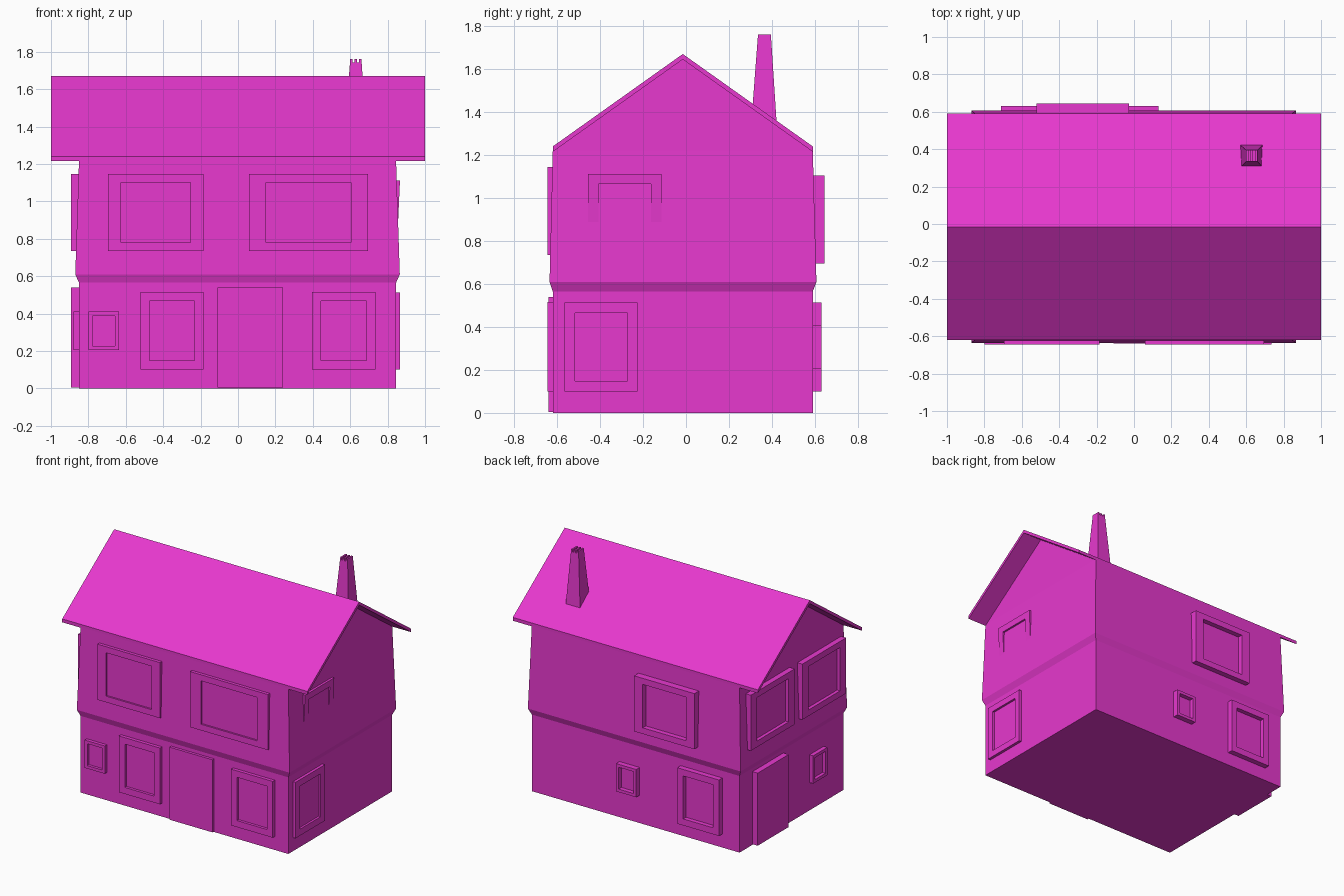
import bpy, bmesh

if "Cube" in bpy.data.objects:
    bpy.data.objects.remove(bpy.data.objects["Cube"])

mat = bpy.data.materials.new("magenta")
mat.diffuse_color = (0.8, 0.04, 0.62, 1)
mat.use_nodes = True
mat.node_tree.nodes["Principled BSDF"].inputs["Base Color"].default_value = mat.diffuse_color


def make(name, verts, faces):
    bm = bmesh.new()
    vs = [bm.verts.new(v) for v in verts]
    for f in faces:
        bm.faces.new([vs[i] for i in f])
    bmesh.ops.recalc_face_normals(bm, faces=bm.faces)
    me = bpy.data.meshes.new(name)
    bm.to_mesh(me)
    bm.free()
    me.materials.append(mat)
    ob = bpy.data.objects.new(name, me)
    bpy.context.collection.objects.link(ob)
    return ob


def loft(name, rings):
    """Join equal-length vertex rings in order and cap both ends."""
    n = len(rings[0])
    faces = [(r * n + i, r * n + (i + 1) % n, (r + 1) * n + (i + 1) % n, (r + 1) * n + i)
             for r in range(len(rings) - 1) for i in range(n)]
    faces += [tuple(range(n)), tuple(range((len(rings) - 1) * n, len(rings) * n))]
    return make(name, [v for ring in rings for v in ring], faces)


def rect(x0, x1, y0, y1, z):
    return [(x0, y0, z), (x1, y0, z), (x1, y1, z), (x0, y1, z)]


# Wall sides: map (along wall, outward distance, height) to xyz
SIDES = {
    "front": lambda u, d, z: (u, -d, z),
    "back": lambda u, d, z: (u, d, z),
    "right": lambda u, d, z: (d, u, z),
    "left": lambda u, d, z: (-d, u, z),
}


def panel(name, side, u0, u1, z0, z1, d, back, margin=None, pane=0, lean=0):
    """Raised block on a wall; with a margin (sides, top and bottom) it is a framed window."""
    def ring(mu, mz, dist, tilt):
        corners = [(u0 + mu, z0 + mz), (u1 - mu, z0 + mz), (u1 - mu, z1 - mz), (u0 + mu, z1 - mz)]
        return [SIDES[side](u, dist - tilt * (z1 - z), z) for u, z in corners]
    rings = [ring(0, 0, back, 0), ring(0, 0, d, lean)]
    if margin:
        rings += [ring(*margin, d, lean), ring(*margin, pane, lean)]
    return loft(name, rings)


# Walls: straight ground floor, flared ledge, tapering upper floor
loft("walls", [rect(-.85, .845, -.62, .59, 0), rect(-.85, .845, -.62, .59, .565),
               rect(-.87, .865, -.635, .607, .61), rect(-.85, .845, -.62, .59, 1.22)])

# Gable infill under the roof
tri = [(-.618, 1.22), (.588, 1.22), (-.015, 1.648)]
loft("gables", [[(x, y, z) for y, z in tri] for x in (-.85, .845)])

# Roof: thin chevron slab
chevron = [(-.62, 1.215), (-.015, 1.645), (.59, 1.215), (.59, 1.24), (-.015, 1.67), (-.62, 1.24)]
loft("roof", [[(x, y, z) for y, z in chevron] for x in (-1, 1)])

# Chimney with two slots across its top
chimney = loft("chimney", [rect(.565, .69, .30, .425, 1.3), rect(.60, .66, .335, .395, 1.76)])
for x in (.618, .642):
    slot = loft("slot_cutter", [rect(x - .006, x + .006, .2, .5, z) for z in (1.742, 1.8)])
    slot.hide_render = True
    slot.hide_set(True)
    slot.display_type = 'WIRE'
    cut = chimney.modifiers.new("slot", 'BOOLEAN')
    cut.object = slot
    cut.solver = 'EXACT'
# Bake the slots and drop the cutters
dg = bpy.context.evaluated_depsgraph_get()
baked = bpy.data.meshes.new_from_object(chimney.evaluated_get(dg))
chimney.modifiers.clear()
chimney.data = baked
for ob in [o for o in bpy.data.objects if o.name.startswith("slot_cutter")]:
    bpy.data.objects.remove(ob)

BIG, MID, SMALL = (.07, .045), (.048, .048), (.022, .022)

# Front windows and door
panel("front_upper_window_left", "front", -.695, -.185, .735, 1.145, .645, .6, BIG, .632)
panel("front_upper_window_right", "front", .06, .695, .735, 1.145, .645, .6, (.09, .045), .632)
panel("front_small_window", "front", -.80, -.635, .205, .41, .645, .6, SMALL, .625)
panel("front_lower_window_left", "front", -.52, -.185, .10, .515, .645, .6, MID, .625)
panel("front_lower_window_right", "front", .395, .735, .10, .515, .645, .6, MID, .625)
panel("front_door", "front", -.11, .24, .005, .54, .64, .6)

# Right side windows, the upper one leaning into the wall
panel("right_lower_window", "right", -.565, -.225, .10, .513, .866, .82, MID, .85)
panel("right_upper_window", "right", -.455, -.115, .70, 1.112, .866, .80, MID, .851, lean=.045)

# Left side windows and door
panel("left_upper_window_front", "left", -.59, -.08, .735, 1.145, .893, .82, BIG, .868)
panel("left_upper_window_back", "left", .01, .52, .735, 1.145, .893, .82, BIG, .868)
panel("left_small_window", "left", -.39, -.225, .205, .41, .88, .82, SMALL, .855)
panel("left_door", "left", .08, .44, .005, .54, .893, .82)

# Back windows
panel("back_upper_window", "back", -.52, -.028, .695, 1.105, .645, .56, BIG, .608)
panel("back_lower_window", "back", -.71, -.37, .10, .513, .63, .56, MID, .597)
panel("back_small_window", "back", -.035, .13, .205, .41, .63, .56, SMALL, .597)
